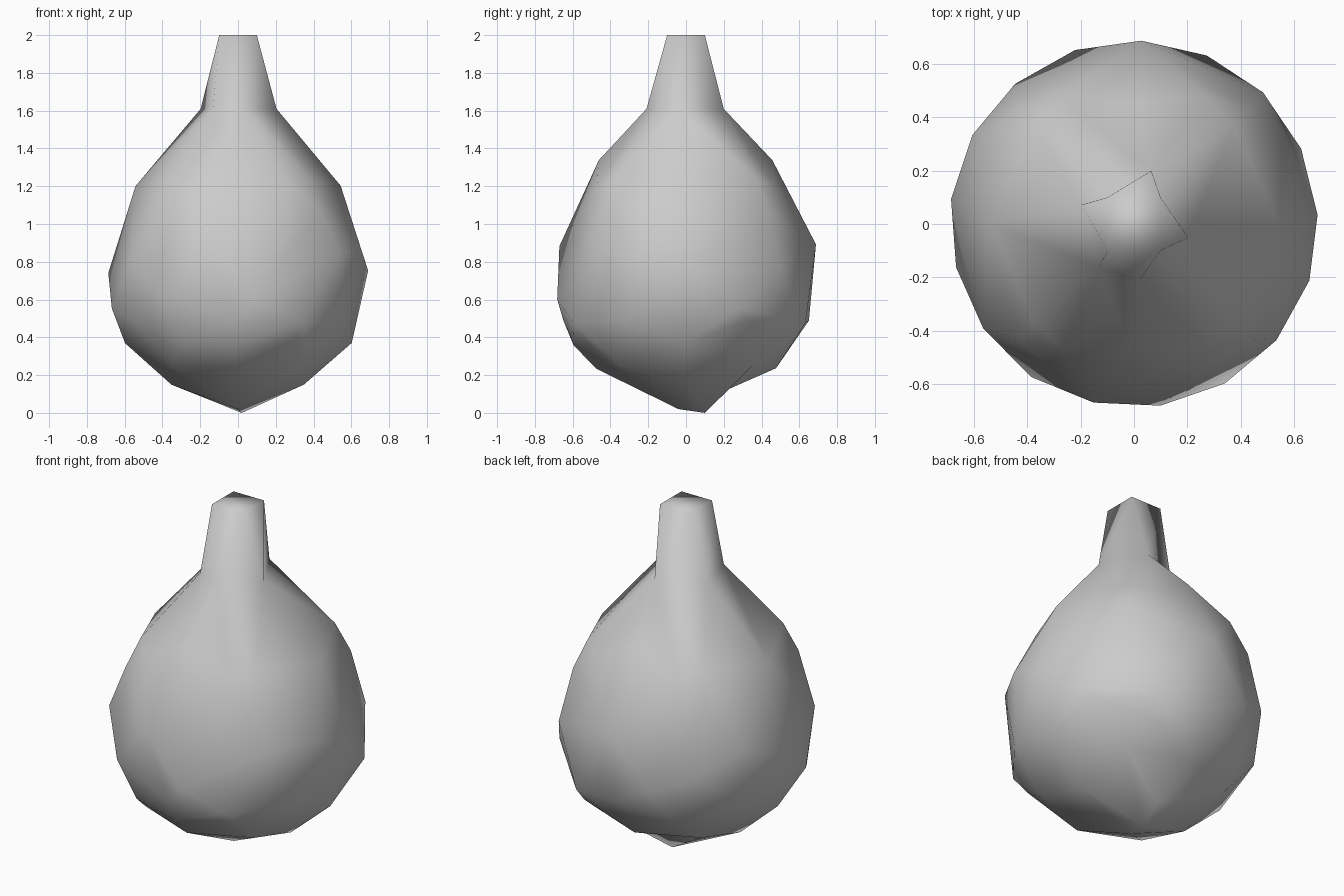
import bpy
import bmesh
import random
from itertools import combinations
from math import cos, sin, radians
from mathutils import Vector

cube = bpy.data.objects.get("Cube")
if cube:
    bpy.data.objects.remove(cube, do_unlink=True)

grey = bpy.data.materials.new("plain grey")
grey.use_nodes = True
colour = (0.6, 0.6, 0.6, 1)
grey.diffuse_color = colour
grey.node_tree.nodes["Principled BSDF"].inputs["Base Color"].default_value = colour

random.seed(4)
bm = bmesh.new()


def point(z, radius, angle, wobble=0):
    """Add one point at a height, radius and angle."""
    a = radians(angle)
    shift = Vector([random.uniform(-wobble, wobble) for axis in "xyz"])
    return bm.verts.new(Vector((radius * cos(a), radius * sin(a), z)) + shift)


def ring(z, radius, count, phase, wobble=0):
    """Add a ring of evenly spaced points at one height."""
    return [point(z, radius, phase + i * 360 / count, wobble) for i in range(count)]


def wrap(points, rim):
    """Join points into a convex skin, left open inside the flat rim."""
    for trio in combinations(points, 3):
        if all(v in rim for v in trio):
            continue
        a, b, c = (v.co for v in trio)
        normal = (b - a).cross(c - a)
        sides = {normal.dot(v.co - a) > 0 for v in points if v not in trio}
        if len(sides) == 1:
            bm.faces.new(trio)


# Faceted underside and shoulder: height, radius, point count, starting angle
for row in [
    (0.15, 0.35, 2, 0), (0.235, 0.475, 2, 90), (0.25, 0.5, 4, 45),
    (0.37, 0.6, 6, 0), (0.36, 0.595, 1, 270), (0.49, 0.65, 6, 30),
    (1.08, 0.61, 4, 45), (1.2, 0.542, 6, 0), (1.25, 0.525, 4, 45),
    (1.34, 0.46, 2, 88),
]:
    ring(*row, wobble=0.003)

# Uneven widest band, its points rising and falling around the body
heights = [0.75, 0.55, 0.77, 0.48, 0.89, 0.6, 0.69, 0.83, 0.74,
           0.55, 0.8, 0.6, 0.88, 0.6, 0.48, 0.85, 0.85]
for i, z in enumerate(heights):
    point(z, 0.69, 3 + i * 360 / len(heights), wobble=0.003)

# Pointed tip under the body, and the rim of the neck
bm.verts.new((0, -0.04, 0.02))
tip = bm.verts.new((0.02, 0.1, 0))
neck = [point(1.61, 0.21, angle) for angle in (-14, 72, 160, 231, 276)]
wrap(bm.verts[:], neck)
inside = [v for v in bm.verts if not v.link_faces]
bmesh.ops.delete(bm, geom=inside, context="VERTS")

# Small hollow behind the tip
seam = max(tip.link_edges, key=lambda e: e.other_vert(tip).co.y)
hollow = bmesh.utils.edge_split(seam, tip, 0.5)[1]
hollow.co = (0, 0.19, 0.11)

# Twisted neck rising to a flat square top
top = ring(2, 0.141, 4, 45)
nearest = [0, 1, 2, 2, 3]
for i, corner in enumerate(nearest):
    j = (i + 1) % len(neck)
    bm.faces.new((neck[i], neck[j], top[corner]))
    if nearest[j] != corner:
        bm.faces.new((top[corner], neck[j], top[nearest[j]]))
bm.faces.new(top)

bmesh.ops.triangulate(bm, faces=[f for f in bm.faces if len(f.verts) > 3])
bmesh.ops.recalc_face_normals(bm, faces=bm.faces[:])
for face in bm.faces:
    face.smooth = True

mesh = bpy.data.meshes.new("bulb_body")
bm.to_mesh(mesh)
bm.free()
mesh.materials.append(grey)
body = bpy.data.objects.new("bulb_body", mesh)
bpy.context.collection.objects.link(body)
